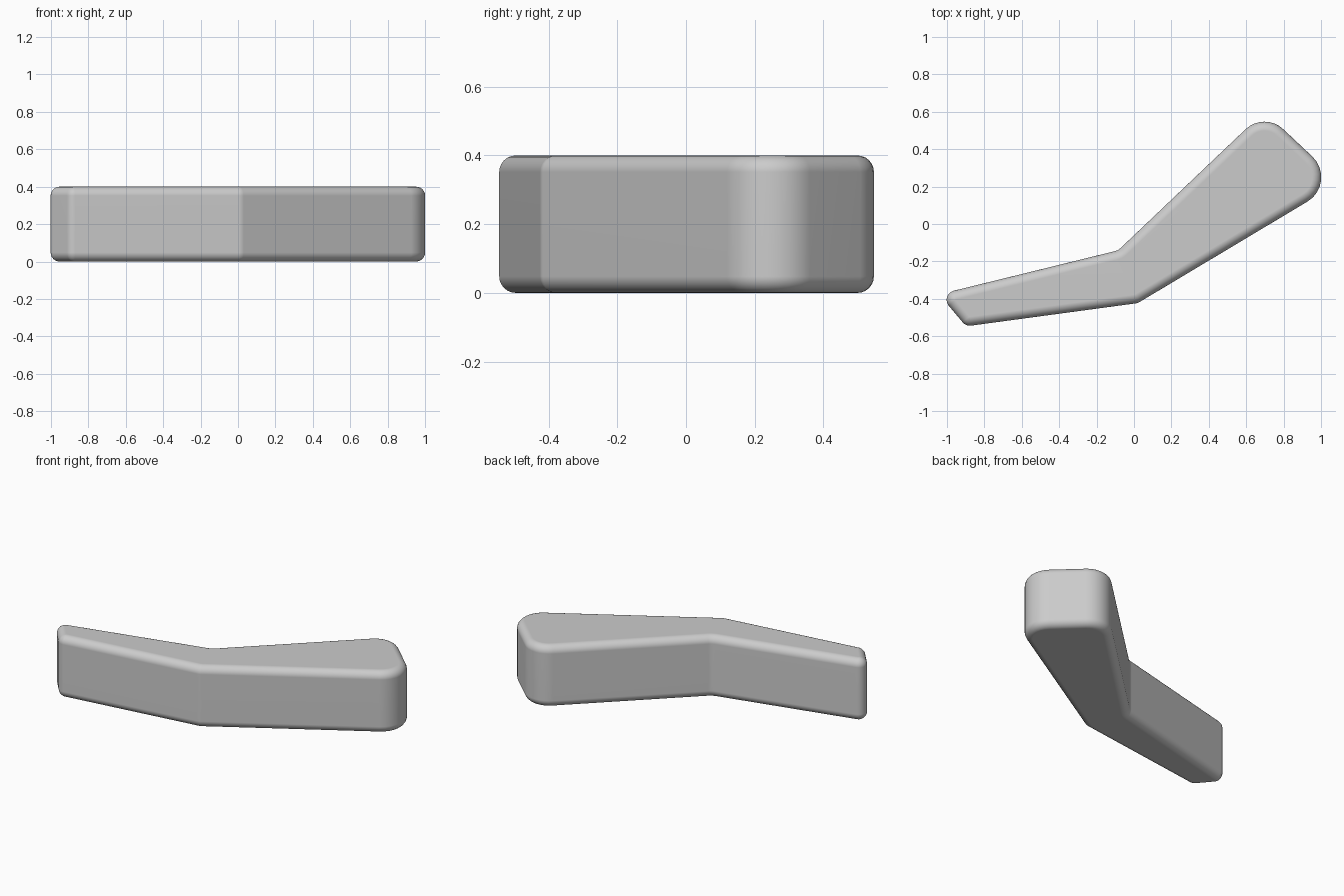
import bpy, bmesh
from math import sin, cos, pi, acos
from mathutils import Vector

cube = bpy.data.objects.get("Cube")
if cube:
    bpy.data.objects.remove(cube, do_unlink=True)

HEIGHT, EDGE, STEPS = 0.4, 0.048, 6

# Corners of the bent bar, counter-clockwise: x, y, fillet radius
CORNERS = [
    (-1.042, -0.376, 0.05), (-0.898, -0.547, 0.05), (0.02, -0.423, 0.06),
    (1.10, 0.223, 0.152), (0.697, 0.602, 0.146), (-0.085, -0.141, 0.07),
]


def outline(inset):
    """Filleted outline, moved inwards by inset."""
    points = []
    for i, (x, y, radius) in enumerate(CORNERS):
        corner = Vector((x, y))
        before = (Vector(CORNERS[i - 1][:2]) - corner).normalized()
        after = (Vector(CORNERS[(i + 1) % len(CORNERS)][:2]) - corner).normalized()
        half = acos(before.dot(after)) / 2
        centre = corner + (before + after).normalized() * radius / sin(half)
        convex = before.cross(after) < 0
        r = radius - inset if convex else radius + inset
        # Sweep between the two tangent points
        a = (corner + before * radius * cos(half) / sin(half) - centre).normalized()
        b = (corner + after * radius * cos(half) / sin(half) - centre).normalized()
        sweep = acos(max(-1, min(1, a.dot(b))))
        for k in range(9):
            t = k / 8
            n = (a * sin((1 - t) * sweep) + b * sin(t * sweep)) / sin(sweep)
            points.append(centre + n * r)
    return points


# Layers from the bottom face to the top face, with rounded rims
layers = []
for k in range(STEPS + 1):
    angle = k / STEPS * pi / 2
    layers.append((EDGE * (1 - sin(angle)), EDGE * (1 - cos(angle))))
layers += [(inset, HEIGHT - z) for inset, z in reversed(layers)]

bm = bmesh.new()
rings = [[bm.verts.new((p.x, p.y, z)) for p in outline(inset)] for inset, z in layers]
for low, high in zip(rings, rings[1:]):
    for i in range(len(low)):
        j = (i + 1) % len(low)
        bm.faces.new((low[i], low[j], high[j], high[i]))
bm.faces.new(rings[0][::-1])
bm.faces.new(rings[-1])
bmesh.ops.recalc_face_normals(bm, faces=bm.faces)

mesh = bpy.data.meshes.new("bent_handle")
bm.to_mesh(mesh)
bm.free()
handle = bpy.data.objects.new("bent_handle", mesh)
bpy.context.collection.objects.link(handle)

# Plain grey finish
grey = bpy.data.materials.new("light_grey")
grey.use_nodes = True
colour = (0.6, 0.6, 0.6, 1)
grey.diffuse_color = colour
grey.node_tree.nodes["Principled BSDF"].inputs["Base Color"].default_value = colour
mesh.materials.append(grey)

# Smooth rims, flat main faces
bpy.context.view_layer.objects.active = handle
handle.select_set(True)
bpy.ops.object.shade_smooth_by_angle()
weighted = handle.modifiers.new("weighted_normals", "WEIGHTED_NORMAL")
weighted.keep_sharp = True
